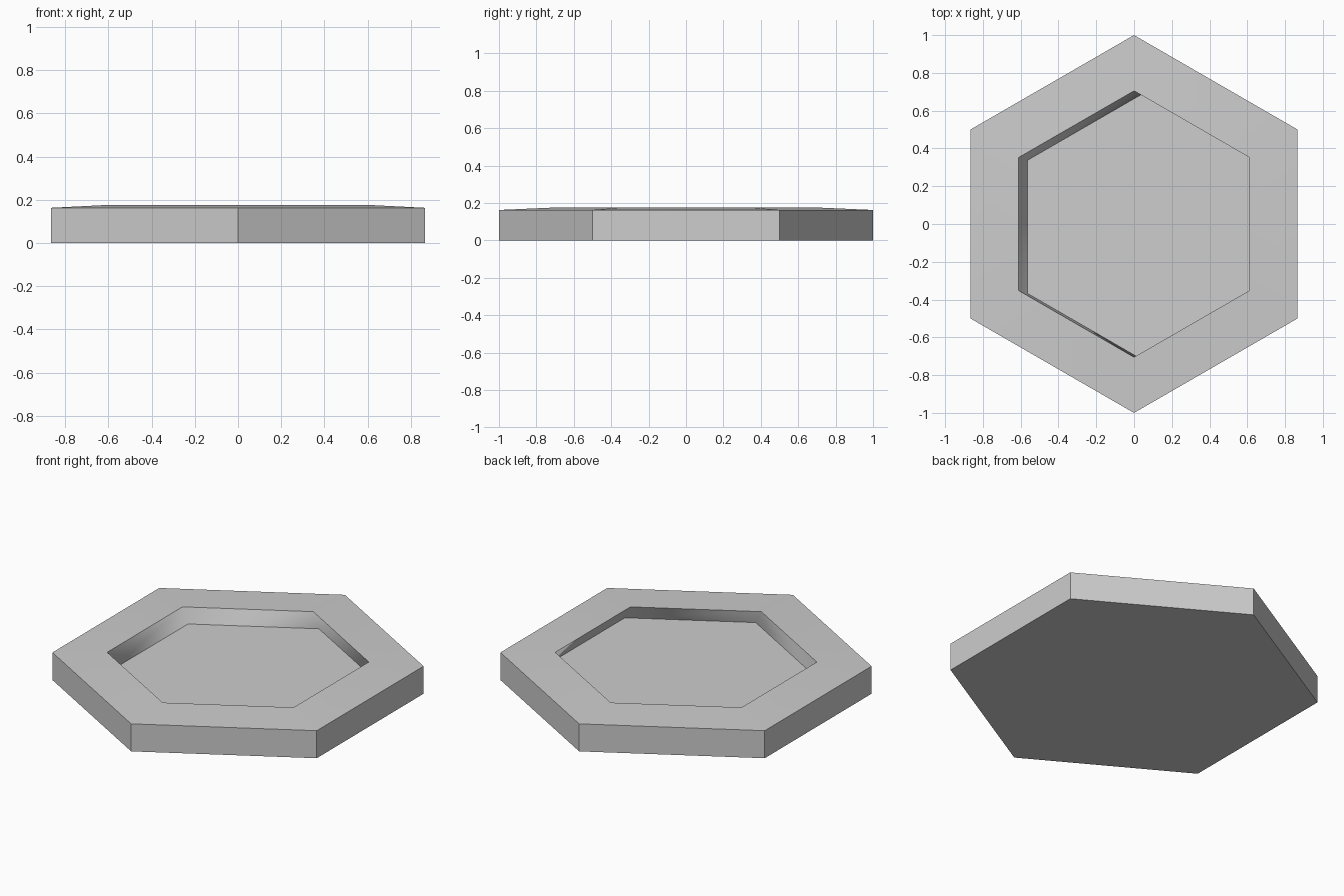
import bpy
import bmesh
from math import cos, sin, pi

cube = bpy.data.objects.get("Cube")
if cube:
    bpy.data.objects.remove(cube, do_unlink=True)

SIDES = 6

grey = bpy.data.materials.new("light grey")
grey.use_nodes = True
colour = (0.61, 0.61, 0.61, 1.0)
grey.diffuse_color = colour
grey.node_tree.nodes["Principled BSDF"].inputs["Base Color"].default_value = colour

bm = bmesh.new()


def ring(radius, z, dx=0.0, dy=0.0):
    """Hexagon of vertices with a corner pointing along +y."""
    angles = [pi / 2 + 2 * pi * i / SIDES for i in range(SIDES)]
    return [bm.verts.new((dx + radius * cos(a), dy + radius * sin(a), z)) for a in angles]


def bridge(lower, upper, smooth):
    """Join two hexagons with a band of quads."""
    for i in range(SIDES):
        j = (i + 1) % SIDES
        face = bm.faces.new((lower[i], lower[j], upper[j], upper[i]))
        face.smooth = smooth


# Outline of the tile: base, outer top edge, raised rim, leaning recess floor
base = ring(1.0, 0.0)
outer = ring(1.0, 0.163)
rim = ring(0.705, 0.176)
floor = ring(0.705, 0.093, 0.047, -0.015)

# Underside, flat outer walls, gently sloped border, recess walls and floor
bm.faces.new(base[::-1])
bridge(base, outer, False)
bridge(outer, rim, True)
bridge(rim, floor, True)
bm.faces.new(floor)

# Crisp creases around each hexagon
for loop in (outer, rim, floor):
    for i in range(SIDES):
        bm.edges.get((loop[i], loop[(i + 1) % SIDES])).smooth = False

mesh = bpy.data.meshes.new("hexagonal_tile")
bm.to_mesh(mesh)
bm.free()
mesh.materials.append(grey)
tile = bpy.data.objects.new("hexagonal_tile", mesh)
bpy.context.collection.objects.link(tile)
